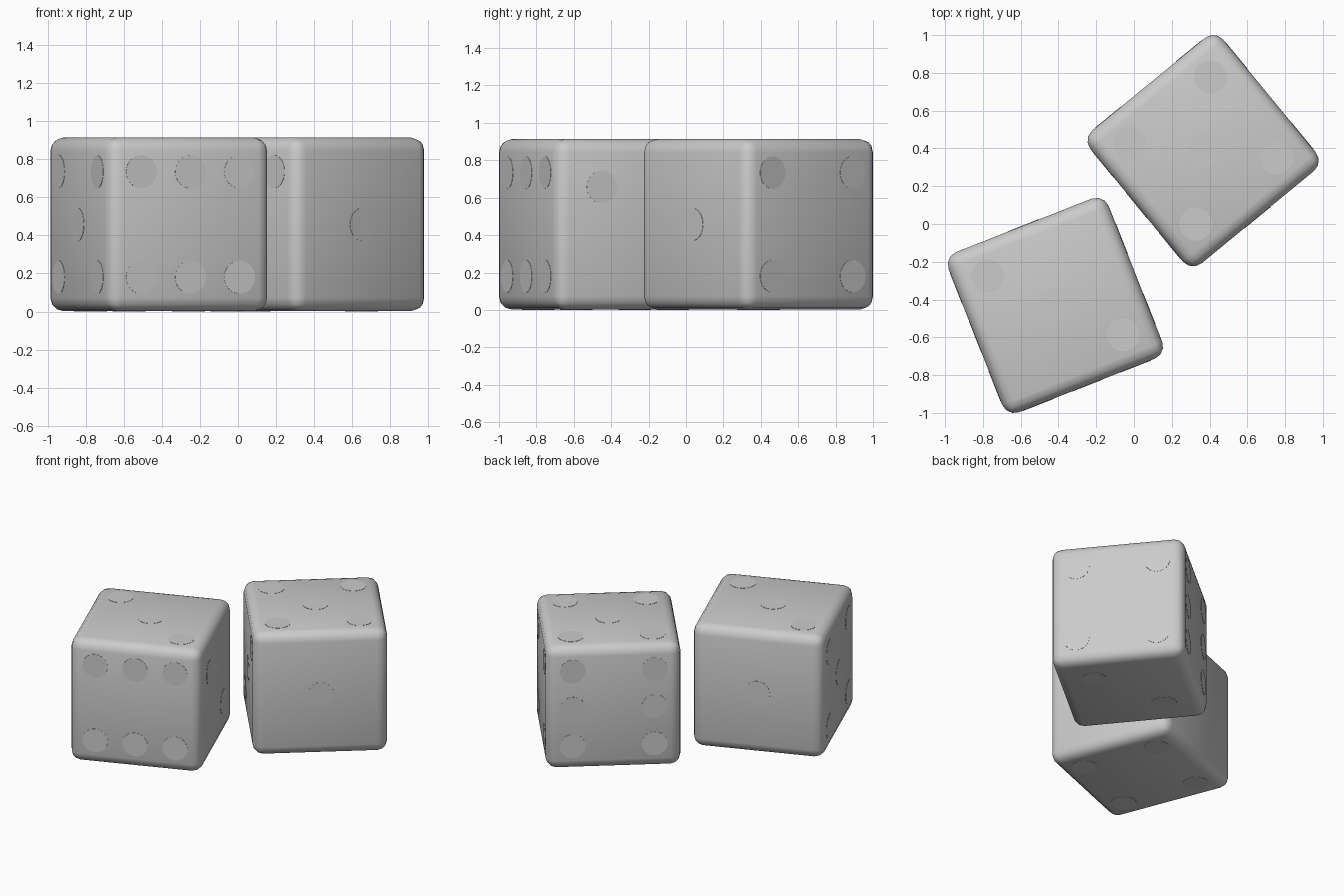
import bpy, bmesh
from math import radians
from mathutils import Matrix, Vector

if "Cube" in bpy.data.objects:
    bpy.data.objects.remove(bpy.data.objects["Cube"])

H = 0.4555      # half size of a die
P = 0.277       # pip spacing
R = 0.087       # pip radius
LIFT = 0.002    # pips sit almost flush on the faces

# Pip layouts, in the two axes of each face
CORNERS = [(-P, -P), (-P, P), (P, -P), (P, P)]
DIAGONAL = [(-P, P), (P, -P)]
CENTRE = [(0, 0)]
# (normal, first axis, second axis, pips); opposite faces add up to seven
X, Y, Z = Vector((1, 0, 0)), Vector((0, 1, 0)), Vector((0, 0, 1))
FACES = [
    (-Y, X, Z, CORNERS + [(0, P), (0, -P)]),
    (Y, X, Z, CENTRE),
    (Z, X, Y, DIAGONAL + CENTRE),
    (-Z, X, Y, CORNERS),
    (-X, Y, Z, CORNERS + CENTRE),
    (X, Y, Z, [(-0.2, 0.2), (0.2, -0.2)]),
]


def add_object(name, bm, matrix):
    mesh = bpy.data.meshes.new(name)
    bm.to_mesh(mesh)
    bm.free()
    obj = bpy.data.objects.new(name, mesh)
    bpy.context.collection.objects.link(obj)
    obj.matrix_world = matrix
    return obj


def make_die(name, x, y, angle, roll):
    place = (Matrix.Translation((x, y, H + LIFT))
             @ Matrix.Rotation(radians(angle), 4, 'Z') @ roll)

    # Rounded body
    bm = bmesh.new()
    bmesh.ops.create_cube(bm, size=2 * H)
    bmesh.ops.bevel(bm, geom=bm.edges[:], offset=0.07, segments=3,
                    profile=0.5, affect='EDGES')
    for f in bm.faces:
        f.smooth = True
    add_object(name + "_body", bm, place)

    # Flat round pips
    bm = bmesh.new()
    for n, u, v, spots in FACES:
        turn = n.to_track_quat('Z', 'Y').to_matrix().to_4x4()
        for a, b in spots:
            centre = n * (H - 0.002) + u * a + v * b
            bmesh.ops.create_cone(
                bm, cap_ends=True, segments=32, radius1=R, radius2=R,
                depth=2 * (LIFT + 0.002) - 0.0005,
                matrix=Matrix.Translation(centre) @ turn)
    add_object(name + "_pips", bm, place)


make_die("left_die", -0.416, -0.431, 21.5, Matrix.Identity(4))
make_die("right_die", 0.366, 0.388, 39.4,
         Matrix.Rotation(radians(180), 4, Vector((1, 0, -1))))
